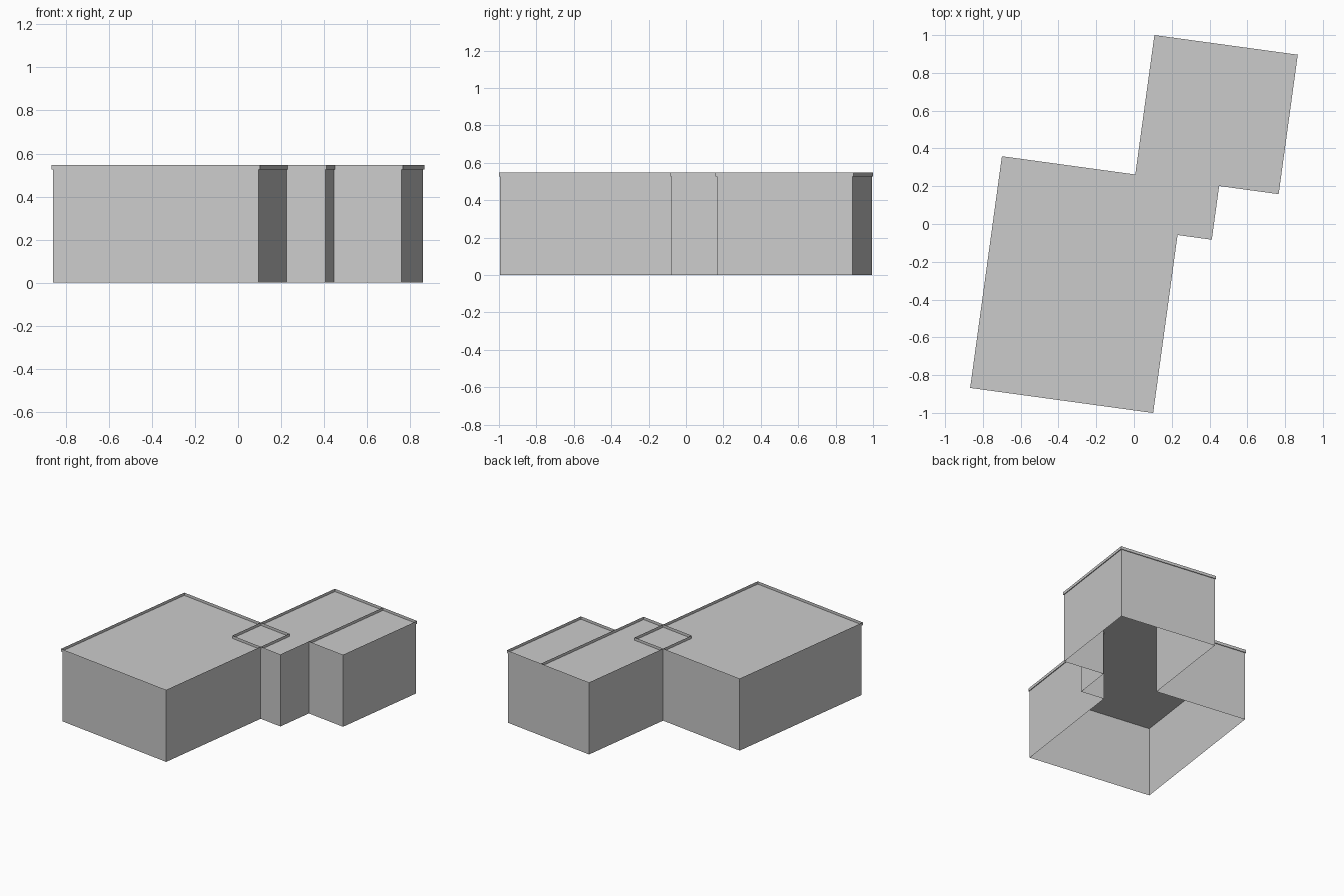
import bpy, bmesh
from math import radians
from mathutils import Matrix

old = bpy.data.objects.get("Cube")
if old:
    bpy.data.objects.remove(old, do_unlink=True)

ROOF_Z, TOP_Z, OVERHANG = 0.526, 0.547, 0.006
# Plan axes are turned slightly and start where the wings meet
PLACE = Matrix.Translation((0.007, 0.262, 0)) @ Matrix.Rotation(radians(-7.8), 4, "Z")

grey = bpy.data.materials.new("plain_grey")
grey.use_nodes = True
colour = (0.6, 0.6, 0.6, 1)
grey.diffuse_color = colour
grey.node_tree.nodes["Principled BSDF"].inputs["Base Color"].default_value = colour


def shell(name, outline, z0, z1, floor):
    """Upright sheets around an outline, with an optional floor."""
    bm = bmesh.new()
    low = [bm.verts.new((x, y, z0)) for x, y in outline]
    high = [bm.verts.new((x, y, z1)) for x, y in outline]
    for i in range(len(outline)):
        j = (i + 1) % len(outline)
        bm.faces.new((low[i], low[j], high[j], high[i]))
    if floor:
        bm.faces.new(low)
    bm.transform(PLACE)
    mesh = bpy.data.meshes.new(name)
    bm.to_mesh(mesh)
    bm.free()
    mesh.materials.append(grey)
    obj = bpy.data.objects.new(name, mesh)
    bpy.context.collection.objects.link(obj)
    return obj


# Roof rectangles: left, right, front, back
main = (-0.713, 0.265, -1.238, 0.0)
link = (0.0, 0.448, -0.287, 0.745)
side = (0.448, 0.766, 0.0, 0.745)

# Shallow roof trays with thin raised rims
for name, (l, r, f, b) in (("main_roof", main), ("link_roof", link), ("side_roof", side)):
    shell(name, [(l, f), (r, f), (r, b), (l, b)], ROOF_Z, TOP_Z, True)

# One continuous outer wall, open underneath, set in under the roof edges
o = OVERHANG
ml, mr, mf, mb = main[0] + o, main[1] - o, main[2] + o, main[3] - o
ll, lr, lf, lb = link[0] + o, link[1] - o, link[2] + o, link[3] - o
sr, sf = side[1] - o, side[2] + o
shell("outer_walls", [
    (ml, mf), (mr, mf), (mr, lf), (lr, lf), (lr, sf), (sr, sf),
    (sr, lb), (ll, lb), (ll, mb), (ml, mb)], 0, ROOF_Z, False)
